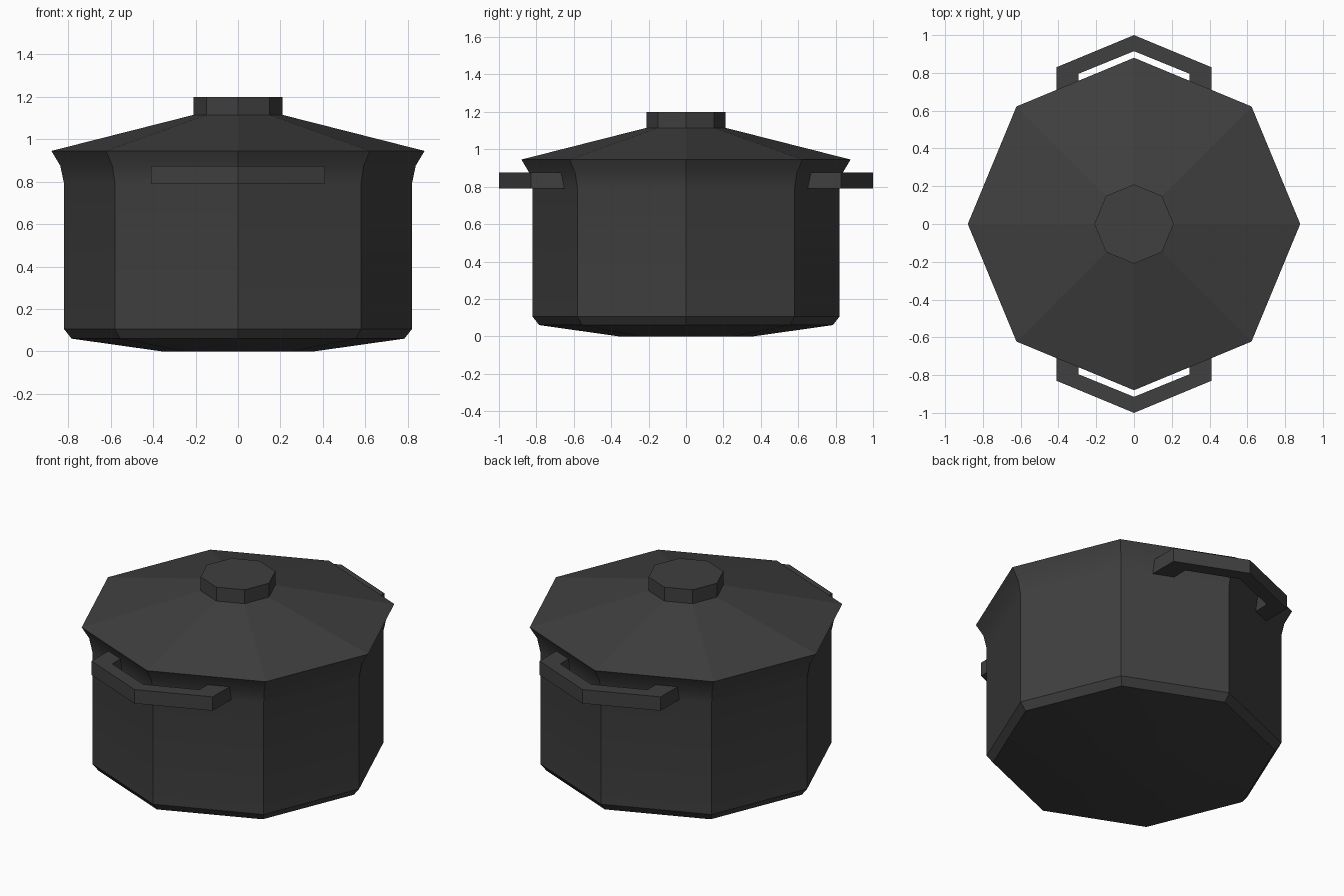
import bpy
import bmesh
from math import cos, sin, pi, radians

default = bpy.data.objects.get("Cube")
if default:
    bpy.data.objects.remove(default, do_unlink=True)

SIDES = 8

# One dark iron colour for the whole pot
iron = bpy.data.materials.new("dark_iron")
iron.use_nodes = True
colour = (0.05, 0.05, 0.05, 1)
iron.diffuse_color = colour
iron.node_tree.nodes["Principled BSDF"].inputs["Base Color"].default_value = colour


def finish(name, bm, smooth=None):
    bmesh.ops.recalc_face_normals(bm, faces=bm.faces)
    mesh = bpy.data.meshes.new(name)
    bm.to_mesh(mesh)
    bm.free()
    mesh.materials.append(iron)
    obj = bpy.data.objects.new(name, mesh)
    bpy.context.collection.objects.link(obj)
    if smooth:
        bpy.ops.object.select_all(action="DESELECT")
        obj.select_set(True)
        bpy.context.view_layer.objects.active = obj
        bpy.ops.object.shade_smooth_by_angle(angle=radians(smooth))
    return obj


def turned(name, profile, smooth=None):
    """Octagonal solid from (radius, height) pairs, capped at both ends."""
    bm = bmesh.new()
    rings = [[bm.verts.new((r * cos(2 * pi * i / SIDES), r * sin(2 * pi * i / SIDES), z))
              for i in range(SIDES)] for r, z in profile]
    for low, high in zip(rings, rings[1:]):
        for i in range(SIDES):
            j = (i + 1) % SIDES
            bm.faces.new((low[i], low[j], high[j], high[i]))
    bm.faces.new(rings[0][::-1])
    bm.faces.new(rings[-1])
    return finish(name, bm, smooth)


def handle(name, side):
    """Angular loop handle: a strip between two paths, given thickness."""
    outer = [(-0.41, 0.63), (-0.41, 0.83), (0, 1.0), (0.41, 0.83), (0.41, 0.63)]
    inner = [(-0.295, 0.66), (-0.295, 0.795), (0, 0.915), (0.295, 0.795), (0.295, 0.66)]
    bm = bmesh.new()
    out, inn = [[bm.verts.new((x, side * y, 0.79)) for x, y in path]
                for path in (outer, inner)]
    faces = [bm.faces.new((out[i], out[i + 1], inn[i + 1], inn[i]))
             for i in range(len(out) - 1)]
    top = bmesh.ops.extrude_face_region(bm, geom=faces, use_keep_orig=True)
    for v in top["geom"]:
        if isinstance(v, bmesh.types.BMVert):
            v.co.z = 0.875
    return finish(name, bm)


# Body with chamfered foot and flared rim
turned("pot_body", [(0.36, 0), (0.785, 0.06), (0.82, 0.105), (0.82, 0.79),
                    (0.838, 0.875), (0.88, 0.945)], 30)

# Sloping lid and its knob
turned("lid", [(0.88, 0.945), (0.21, 1.115)])
turned("lid_knob", [(0.21, 1.11), (0.21, 1.2)])

# Front and back handles
handle("front_handle", -1)
handle("back_handle", 1)
